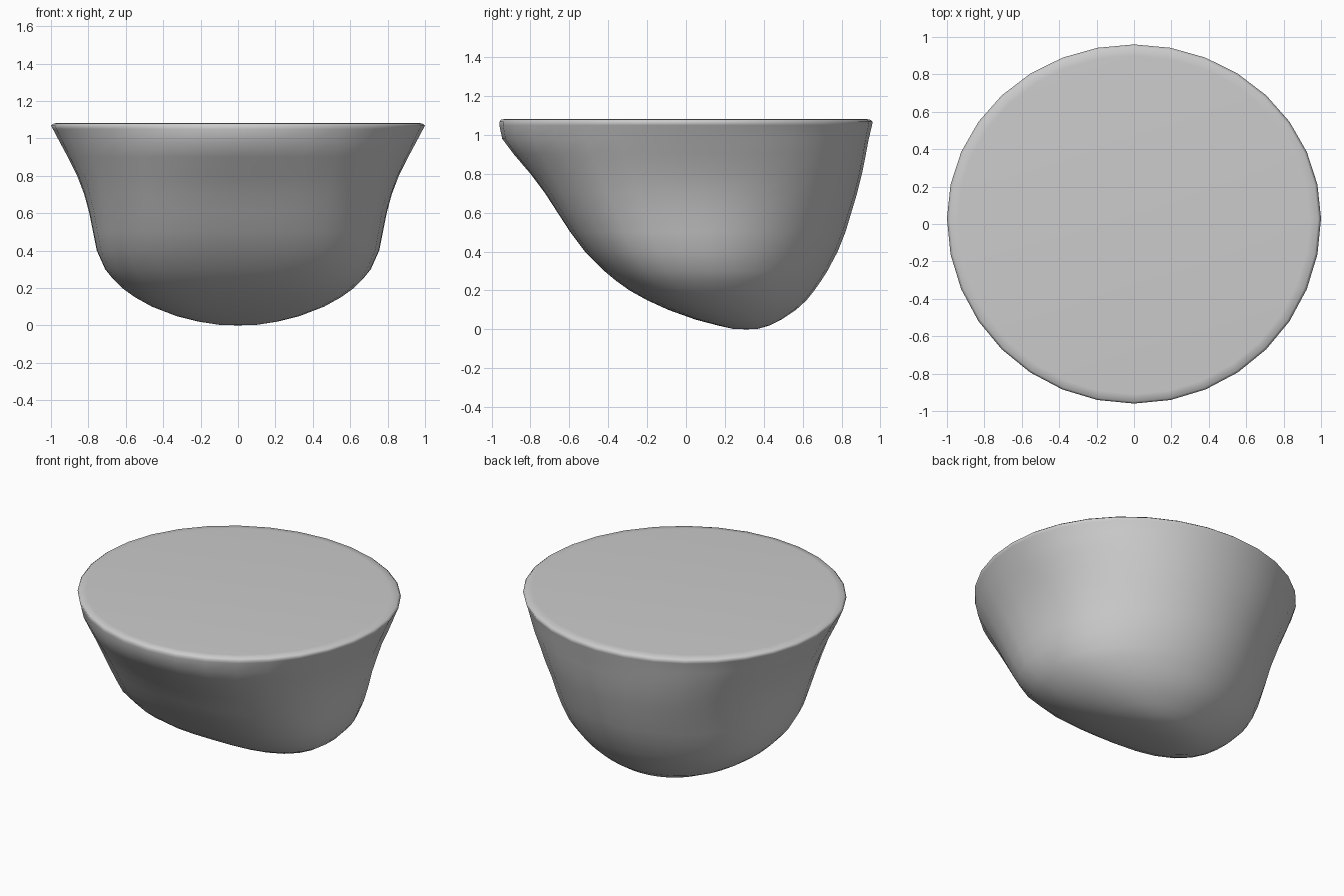
import bpy, bmesh, math

SEG = 32
# Cross-sections: z, half width, front y, back y, y of widest point,
# front squareness, back squareness
RINGS = [
    (0.003, 0.10, 0.24, 0.37, 0.31, 2.0, 2.0),
    (0.02, 0.21, 0.165, 0.43, 0.28, 2.2, 2.0),
    (0.05, 0.33, 0.05, 0.49, 0.23, 2.4, 1.95),
    (0.10, 0.46, -0.09, 0.565, 0.19, 2.6, 1.9),
    (0.15, 0.55, -0.20, 0.62, 0.16, 2.7, 1.9),
    (0.20, 0.62, -0.29, 0.66, 0.14, 2.8, 1.9),
    (0.25, 0.67, -0.36, 0.695, 0.13, 2.8, 1.9),
    (0.30, 0.71, -0.42, 0.727, 0.12, 2.8, 1.9),
    (0.40, 0.755, -0.52, 0.78, 0.10, 2.8, 1.9),
    (0.50, 0.775, -0.595, 0.82, 0.10, 2.75, 1.95),
    (0.60, 0.795, -0.66, 0.85, 0.09, 2.7, 2.0),
    (0.70, 0.822, -0.725, 0.88, 0.08, 2.6, 2.08),
    (0.80, 0.86, -0.80, 0.905, 0.06, 2.4, 2.1),
    (0.90, 0.91, -0.885, 0.925, 0.05, 2.2, 2.1),
    (0.98, 0.953, -0.945, 0.94, 0.04, 2.08, 2.05),
    (1.05, 0.99, -0.96, 0.957, 0.03, 2.0, 2.0),
    (1.068, 1.0, -0.96, 0.96, 0.03, 2.0, 2.0),
    (1.08, 0.985, -0.95, 0.945, 0.03, 2.0, 2.0),
    (1.083, 0.94, -0.91, 0.90, 0.03, 2.0, 2.0),
]


def section(bm, z, half, front, back, mid, p_front, p_back):
    """Rounded back half joined to a squarer front half."""
    verts = []
    for i in range(SEG):
        a = math.tau * i / SEG
        c, s = math.cos(a), math.sin(a)
        p = p_front if s < 0 else p_back
        k = (abs(c) ** p + abs(s) ** p) ** (-1 / p)
        depth = back - mid if s >= 0 else mid - front
        verts.append(bm.verts.new((half * c * k, mid + depth * s * k, z)))
    return verts


# Bowl-shaped solid lofted through the sections
bm = bmesh.new()
rings = [section(bm, *r) for r in RINGS]
for lo, hi in zip(rings, rings[1:]):
    for i in range(SEG):
        j = (i + 1) % SEG
        bm.faces.new((lo[i], lo[j], hi[j], hi[i]))


# Closed bottom and flat top
def cap(ring, centre):
    v = bm.verts.new(centre)
    for i in range(SEG):
        bm.faces.new((ring[i], ring[(i + 1) % SEG], v))


cap(rings[0], (0, 0.31, 0))
cap(rings[-1], (0, 0, 1.08))
bmesh.ops.recalc_face_normals(bm, faces=bm.faces)
for f in bm.faces:
    f.smooth = True
mesh = bpy.data.meshes.new("bowl_body")
bm.to_mesh(mesh)
bm.free()
bpy.context.collection.objects.link(bpy.data.objects.new("bowl_body", mesh))
